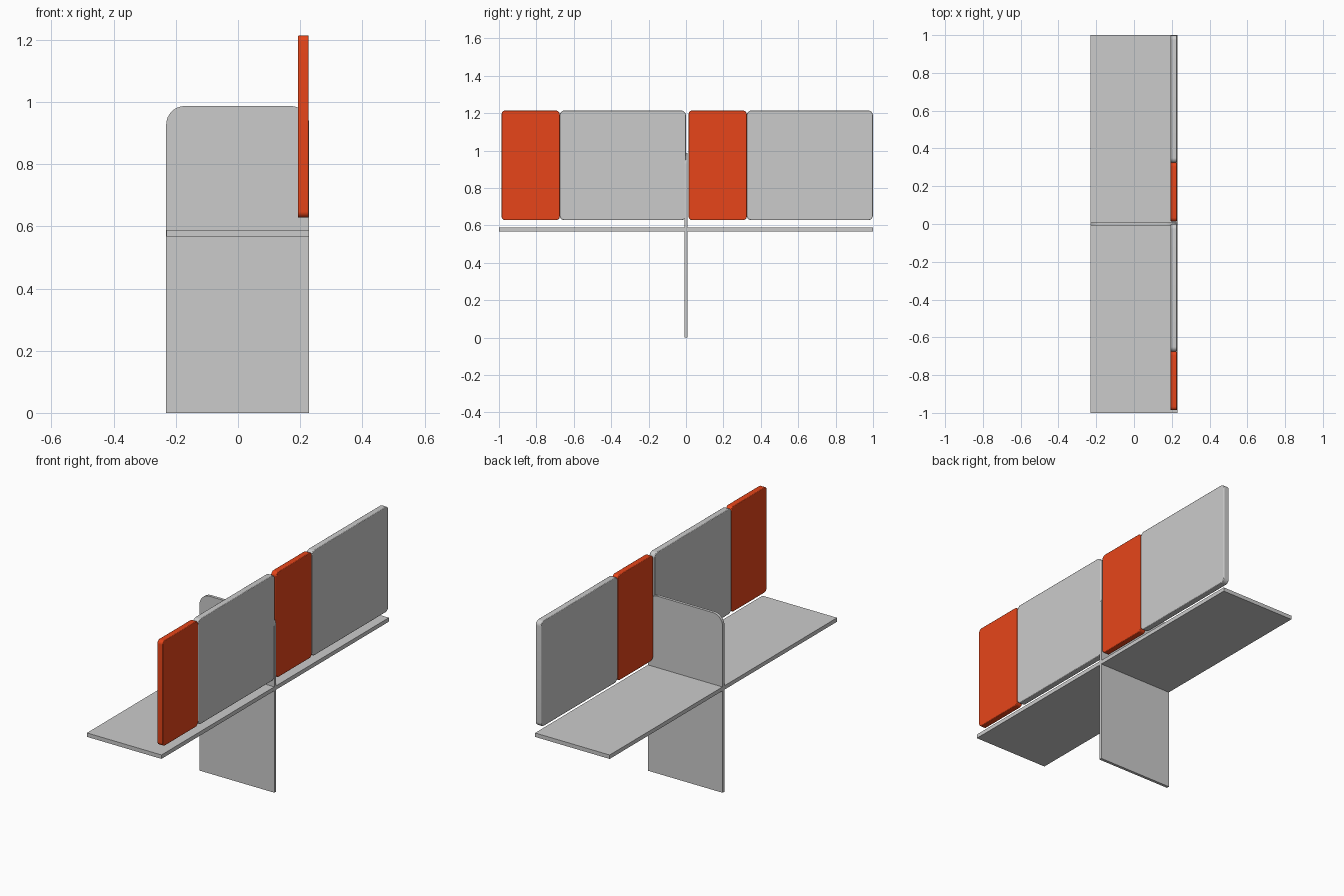
import bpy
import math

if "Cube" in bpy.data.objects:
    bpy.data.objects.remove(bpy.data.objects["Cube"])


def rounded_slab(name, axis, u, v, w, radius, corners, edge=0.0):
    """Extruded rectangle; axis 'x' maps (u,v,w) to (y,z,x), axis 'y' to (x,z,y).
    corners: which of BL, BR, TR, TL are rounded."""
    pts = []
    for i, (cu, cv) in enumerate([(u[0], v[0]), (u[1], v[0]), (u[1], v[1]), (u[0], v[1])]):
        if not corners[i]:
            pts.append((cu, cv))
            continue
        su, sv = [(1, 1), (-1, 1), (-1, -1), (1, -1)][i]
        for k in range(9):
            a = math.radians(180 + 90 * i + 90 * k / 8)
            pts.append((cu + su * radius + radius * math.cos(a),
                        cv + sv * radius + radius * math.sin(a)))
    place = (lambda p, d: (d, p[0], p[1])) if axis == 'x' else (lambda p, d: (p[0], -d, p[1]))
    n = len(pts)
    verts = [place(p, w[0]) for p in pts] + [place(p, w[1]) for p in pts]
    faces = [list(range(n))[::-1], list(range(n, 2 * n))]
    faces += [[i, (i + 1) % n, n + (i + 1) % n, n + i] for i in range(n)]
    mesh = bpy.data.meshes.new(name)
    mesh.from_pydata(verts, [], faces)
    mesh.update()
    obj = bpy.data.objects.new(name, mesh)
    bpy.context.collection.objects.link(obj)
    bpy.ops.object.select_all(action='DESELECT')
    obj.select_set(True)
    bpy.context.view_layer.objects.active = obj
    bpy.ops.object.shade_smooth_by_angle(angle=math.radians(30))
    if edge:
        bev = obj.modifiers.new("soft_edges", 'BEVEL')
        bev.width = edge
        bev.segments = 2
        bev.limit_method = 'ANGLE'
        bev.angle_limit = math.radians(40)
    return obj


orange = bpy.data.materials.new("orange")
orange.diffuse_color = (0.8, 0.06, 0.01, 1)
orange.use_nodes = True
orange.node_tree.nodes["Principled BSDF"].inputs["Base Color"].default_value = orange.diffuse_color

# Shared desk top
rounded_slab("desk_top", 'x', (-1, 1), (0.567, 0.589), (-0.23, 0.229), 0, (0, 0, 0, 0))

# Central upright divider with rounded top corners
rounded_slab("central_divider", 'y', (-0.231, 0.229), (0, 0.987), (-0.008, 0.008), 0.06, (0, 0, 1, 1))

# Screen panels: one narrow orange and one wide grey per desk bay
for side, y0 in (("front", -1.0), ("rear", 0.0)):
    narrow = rounded_slab(side + "_narrow_screen", 'x', (y0 + 0.014, y0 + 0.325),
                          (0.628, 1.214), (0.193, 0.227), 0.02, (1, 1, 1, 1), 0.003)
    narrow.data.materials.append(orange)
    rounded_slab(side + "_wide_screen", 'x', (y0 + 0.325, y0 + 0.999),
                 (0.628, 1.214), (0.193, 0.227), 0.025, (1, 1, 1, 1), 0.003)
